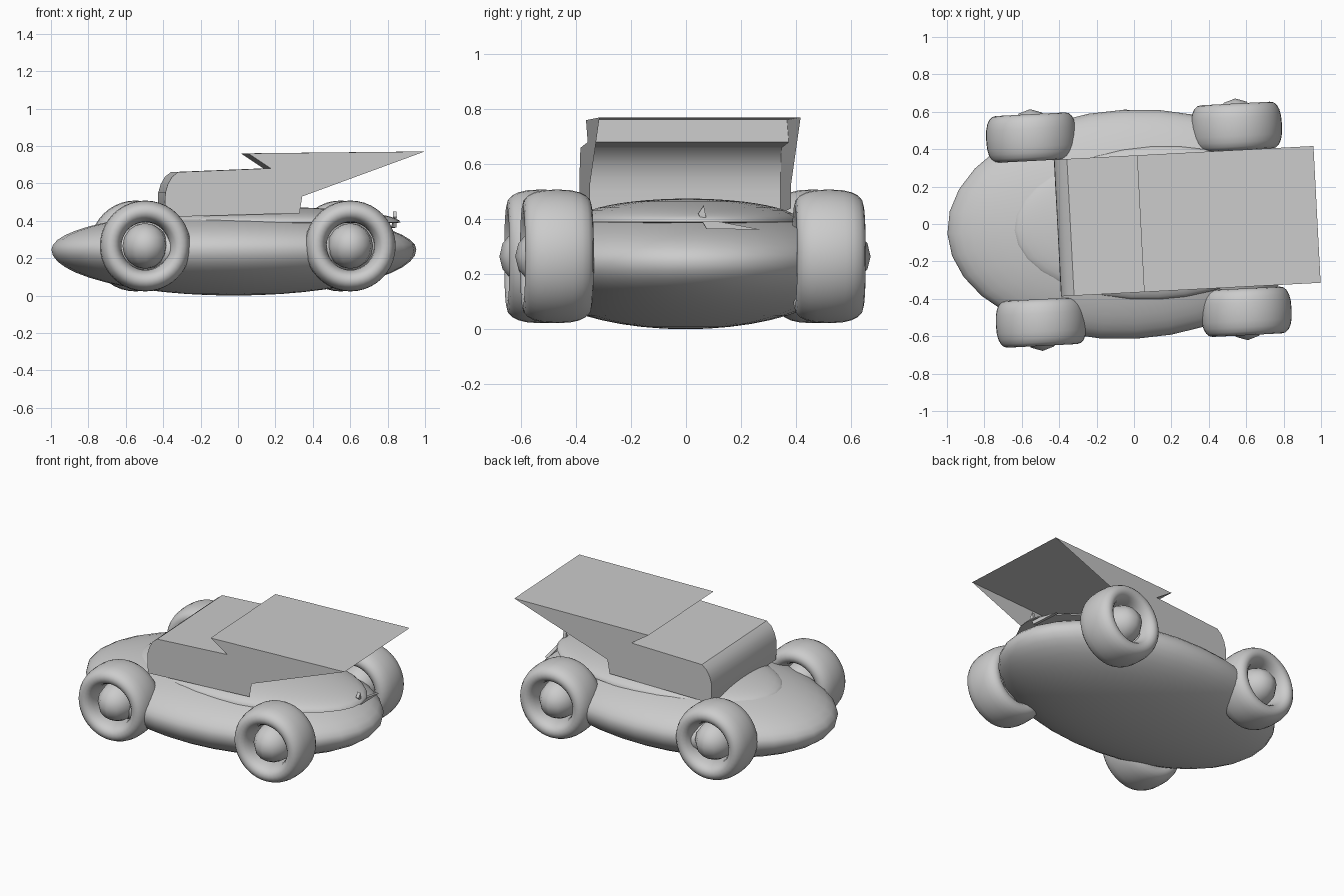
import bpy, bmesh, math
from mathutils import Matrix, Vector

cube = bpy.data.objects.get("Cube")
if cube:
    bpy.data.objects.remove(cube, do_unlink=True)

GREY = (0.6, 0.6, 0.6, 1)
mat = bpy.data.materials.new("plain grey")
mat.use_nodes = True
mat.diffuse_color = GREY
mat.node_tree.nodes["Principled BSDF"].inputs["Base Color"].default_value = GREY

YAW = Matrix.Rotation(math.radians(3), 4, 'Z')   # whole car is turned slightly


def finish(name, bm, loc=(0, 0, 0), smooth=40):
    bmesh.ops.recalc_face_normals(bm, faces=bm.faces)
    mesh = bpy.data.meshes.new(name)
    bm.to_mesh(mesh)
    bm.free()
    obj = bpy.data.objects.new(name, mesh)
    bpy.context.collection.objects.link(obj)
    obj.matrix_world = YAW @ Matrix.Translation(loc)
    mesh.materials.append(mat)
    bpy.ops.object.select_all(action='DESELECT')
    obj.select_set(True)
    bpy.context.view_layer.objects.active = obj
    if smooth:
        bpy.ops.object.shade_smooth_by_angle(angle=math.radians(smooth))
    return obj


def ellipsoid(name, loc, half, below=None, segs=32, rings=24):
    # half: radii; below: separate radius for the lower half
    bm = bmesh.new()
    bmesh.ops.create_uvsphere(bm, u_segments=segs, v_segments=rings, radius=1)
    for v in bm.verts:
        low = below if below is not None and v.co.z < 0 else half[2]
        v.co = Vector((v.co.x * half[0], v.co.y * half[1], v.co.z * low))
    return finish(name, bm, loc)


# Body shell and the shallow deck lying on it
ellipsoid("body", (-0.022, 0, 0.245), (0.977, 0.613, 0.205), below=0.245)
ellipsoid("deck", (0.11, 0, 0.39), (0.76, 0.41, 0.085), below=0.005)


def tyre(name, loc):
    # squarish rounded section, turned about the axle
    bm = bmesh.new()
    sect = []
    for i in range(20):
        a = math.tau * i / 20
        c, s = math.cos(a), math.sin(a)
        r = 0.185 + 0.058 * math.copysign(abs(c) ** 0.9, c)
        sect.append(bm.verts.new((r, 0.125 * math.copysign(abs(s) ** 0.8, s), 0)))
    edges = [bm.edges.new((sect[i - 1], sect[i])) for i in range(20)]
    bmesh.ops.spin(bm, geom=sect + edges, cent=(0, 0, 0), axis=(0, 1, 0),
                   angle=math.tau, steps=40, use_merge=True)
    bmesh.ops.remove_doubles(bm, verts=bm.verts, dist=0.0005)
    finish(name, bm, loc, smooth=60)


# Wheels
for end, x in (("front", -0.523), ("rear", 0.575)):
    for side, y in (("left", 0.49), ("right", -0.5)):
        tyre(f"{end}_{side}_tyre", (x, y, 0.265))
        ellipsoid(f"{end}_{side}_hub", (x, y, 0.265), (0.122, 0.152, 0.122),
                  segs=12, rings=8)

# Cabin: thin open shell with curved windscreen, roof, step and raised rear wing
screen = [(-0.405, 0.42), (-0.41, 0.50), (-0.408, 0.55), (-0.395, 0.595),
          (-0.372, 0.635), (-0.34, 0.66)]
roof = [(0.155, 0.68), (0.035, 0.76), (0.98, 0.77)]
lower = [(0.325, 0.53), (0.31, 0.44)]
bm = bmesh.new()
rows = [[bm.verts.new((x, y, z)) for x, z in screen + roof + lower]
        for y in (-0.366, 0.366)]
for i in range(len(screen + roof) - 1):
    bm.faces.new((rows[0][i], rows[0][i + 1], rows[1][i + 1], rows[1][i]))
for row in rows:
    bm.faces.new(row)
finish("cabin_and_wing", bm, smooth=25)

# Broken spike at the tail
bm = bmesh.new()
spike = [(0.0, 0.42), (0.02, 0.45), (0.03, 0.40), (0.23, 0.362), (0.03, 0.365)]
face = bm.faces.new([bm.verts.new((0.83, y, z)) for y, z in spike])
ext = bmesh.ops.extrude_face_region(bm, geom=[face])
for v in ext["geom"]:
    if isinstance(v, bmesh.types.BMVert):
        v.co.x += 0.02
finish("tail_spike", bm, smooth=0)
